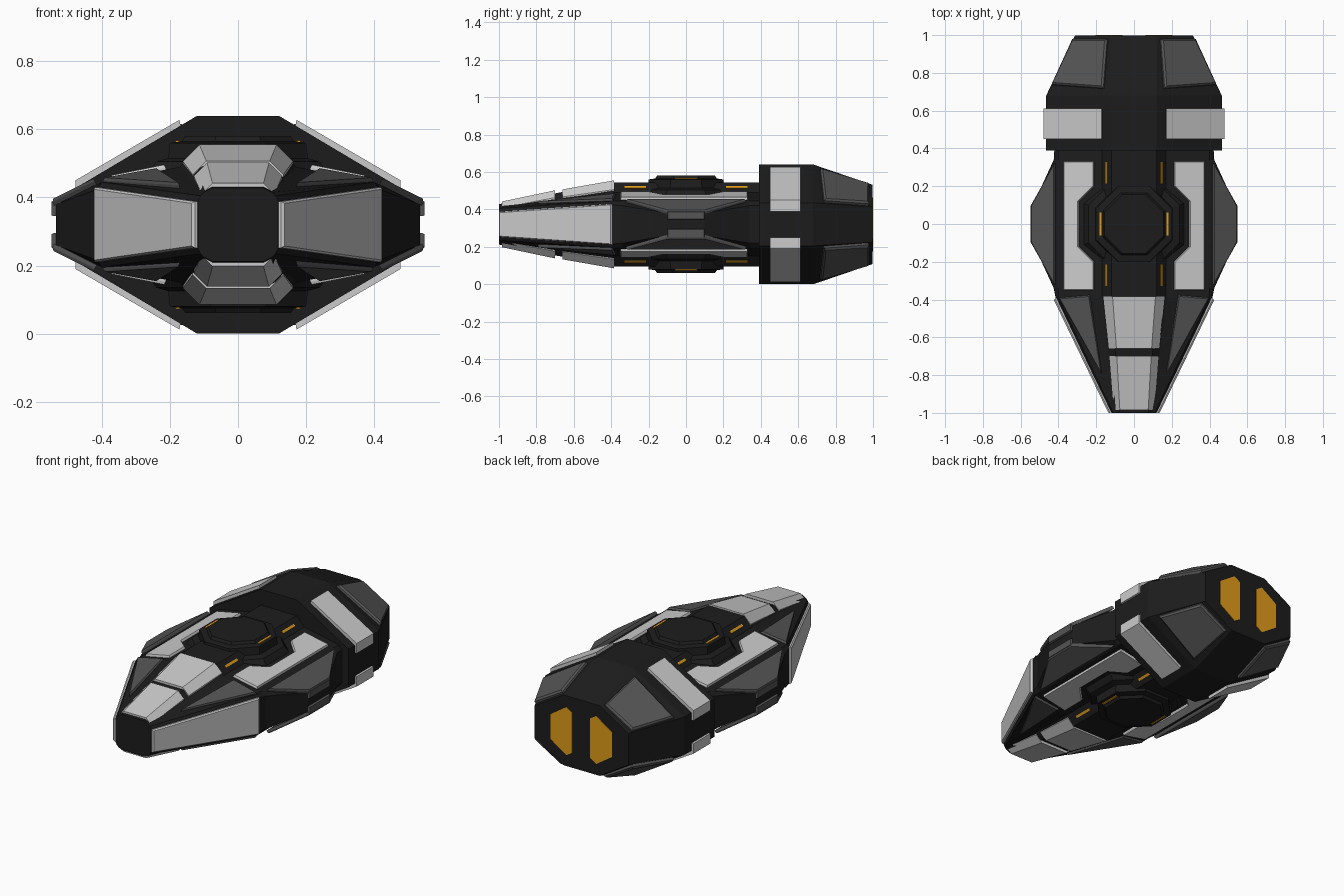
import bpy, bmesh, math
from mathutils import Vector

if "Cube" in bpy.data.objects:
    bpy.data.objects.remove(bpy.data.objects["Cube"])

MID = 0.32  # height of the horizontal symmetry plane; all meshes are built around it


def material(name, rgb):
    m = bpy.data.materials.new(name)
    m.diffuse_color = (*rgb, 1)
    m.use_nodes = True
    m.node_tree.nodes["Principled BSDF"].inputs["Base Color"].default_value = m.diffuse_color
    return m


BLACK = material("black_hull", (0.012, 0.012, 0.012))
DARK = material("dark_plate", (0.09, 0.09, 0.09))
GLOW = material("amber_glow", (0.75, 0.33, 0.01))


def finish(name, bm, mat, mirror):
    bmesh.ops.recalc_face_normals(bm, faces=bm.faces)
    me = bpy.data.meshes.new(name)
    bm.to_mesh(me)
    bm.free()
    ob = bpy.data.objects.new(name, me)
    ob.location.z = MID
    bpy.context.collection.objects.link(ob)
    if mat:
        me.materials.append(mat)
    if mirror:
        mod = ob.modifiers.new("mirror", 'MIRROR')
        mod.use_axis = ('x' in mirror, False, 'z' in mirror)
        mod.use_mirror_merge = False
    return ob


def full(quarter):
    """Mirror a top-to-side quarter outline into a closed ring."""
    right = quarter + [(x, -z) for x, z in reversed(quarter)]
    return right + [(-x, z) for x, z in reversed(right)]


def loft(name, sections, mat=None, mirror=""):
    """Skin closed (x, z) rings placed along y."""
    bm = bmesh.new()
    rings = [[bm.verts.new((x, y, z)) for x, z in ring] for y, ring in sections]
    n = len(rings[0])
    for a, b in zip(rings, rings[1:]):
        for i in range(n):
            j = (i + 1) % n
            bm.faces.new((a[i], a[j], b[j], b[i]))
    bm.faces.new(rings[0])
    bm.faces.new(rings[-1])
    return finish(name, bm, mat, mirror)


def panel(name, corners, thick, mat=None, mirror="xz", rim=0.008):
    """Raised armour plate with a chamfered rim, growing outward from its corners."""
    bm = bmesh.new()
    f = bm.faces.new([bm.verts.new(c) for c in corners])
    f.normal_update()
    c = f.calc_center_median()
    if f.normal.dot(Vector((c.x, 0, c.z))) < 0:
        f.normal_flip()
        f.normal_update()
    nrm = f.normal.copy()
    top = bmesh.ops.extrude_face_region(bm, geom=[f])["geom"]
    bmesh.ops.translate(bm, vec=nrm * thick * 0.6,
                        verts=[v for v in top if isinstance(v, bmesh.types.BMVert)])
    cap = [g for g in top if isinstance(g, bmesh.types.BMFace)]
    for g in cap:
        g.normal_update()
    bmesh.ops.inset_individual(bm, faces=cap, thickness=rim, depth=thick * 0.4)
    return finish(name, bm, mat, mirror)


def box(name, centre, size, mat, mirror="xz", tilt=0):
    bm = bmesh.new()
    bmesh.ops.create_cube(bm, size=1)
    bmesh.ops.scale(bm, vec=size, verts=bm.verts)
    from mathutils import Matrix
    bmesh.ops.rotate(bm, matrix=Matrix.Rotation(tilt, 3, 'Y'), verts=bm.verts)
    bmesh.ops.translate(bm, vec=centre, verts=bm.verts)
    return finish(name, bm, mat, mirror)


# Front and middle hull, swelling into side pods
def mid(x, z):
    return full([(0.12, 0.225), (0.17, 0.17), (0.40, 0.125), (x, z)])


loft("main_hull", [
    (-1.0, full([(0.075, 0.108), (0.10, 0.095), (0.11, 0.085), (0.118, 0.07)])),
    (-0.39, mid(0.415, 0.105)), (-0.34, mid(0.425, 0.10)),
    (-0.10, mid(0.535, 0.06)), (0.10, mid(0.535, 0.06)),
    (0.34, mid(0.425, 0.10)), (0.42, mid(0.42, 0.10))], BLACK)

# Rear hull, tapering to the tail
rear = full([(0.12, 0.32), (0.465, 0.115)])
loft("rear_hull", [(0.39, rear), (0.68, rear),
                   (0.997, full([(0.12, 0.212), (0.313, 0.095)]))], BLACK)

# Three-sided nose plates, above and below
for name, stations in (
        ("nose_tip_plate", ((-0.985, 0.107, 0.122), (-0.70, 0.13, 0.182))),
        ("nose_rear_plate", ((-0.66, 0.133, 0.187), (-0.385, 0.162, 0.235)))):
    loft(name, [(y, full([(w * 0.7, z), (w, z - 0.03 - 0.15 * (w - 0.1) * 2)]))
                for y, w, z in stations])

# Nose side plates and dark wedge plates
panel("nose_side_plate", [(0.116, -0.995, -0.068), (0.116, -0.995, 0.068),
                          (0.408, -0.39, 0.11), (0.408, -0.39, -0.11)], 0.02, mirror="x")
panel("nose_wedge_plate", [(0.17, -0.79, 0.104), (0.232, -0.375, 0.148),
                           (0.395, -0.39, 0.118)], 0.02, DARK)

# Light deck plates cut around the turret
outline = [(0.21, -0.35), (0.37, -0.35), (0.37, 0.33), (0.21, 0.33),
           (0.21, 0.20), (0.29, 0.12), (0.29, -0.12), (0.21, -0.20)]
panel("deck_plate", [(x, y, 0.155 - (x - 0.21) * 0.2) for x, y in outline], 0.022, rim=0.004)

# Octagonal turret, built as stacked rings
bm = bmesh.new()
rings = []
for flat, z in ((0.28, 0.13), (0.24, 0.185), (0.205, 0.195), (0.20, 0.24),
                (0.165, 0.245), (0.155, 0.26)):
    r = flat / math.cos(math.pi / 8)
    rings.append([bm.verts.new((r * math.cos(math.pi * (k + .5) / 4),
                                r * math.sin(math.pi * (k + .5) / 4), z)) for k in range(8)])
for a, b in zip(rings, rings[1:]):
    for i in range(8):
        bm.faces.new((a[i], a[i - 1], b[i - 1], b[i]))
bm.faces.new(rings[0])
bm.faces.new(rings[-1])
finish("turret", bm, BLACK, "z")

# Amber light strips
box("turret_light", (0.177, 0, 0.243), (0.012, 0.12, 0.008), GLOW)
for y in (-0.272, 0.272):
    box("spine_light", (0.145, y, 0.198), (0.014, 0.115, 0.006), GLOW, tilt=math.radians(47))

# Side pod plates: sloped top and narrow outer lip
panel("pod_plate", [(0.415, -0.32, 0.118), (0.415, 0.32, 0.118),
                    (0.54, 0.10, 0.056), (0.54, -0.10, 0.056)], 0.02, DARK)
panel("pod_lip", [(0.533, -0.10, 0.025), (0.533, 0.10, 0.025),
                  (0.533, 0.10, 0.07), (0.533, -0.10, 0.07)], 0.015, DARK, rim=0.004)

# Light bands wrapped over the rear hull shoulders
band = [(0.165, 0.27), (0.172, 0.308), (0.478, 0.13), (0.478, 0.07), (0.45, 0.07), (0.45, 0.10)]
loft("shoulder_band", [(0.45, band), (0.612, band)], mirror="xz")

# Dark tail plates
panel("tail_plate", [(0.155, 0.715, 0.283), (0.43, 0.735, 0.115),
                     (0.32, 0.975, 0.098), (0.135, 0.975, 0.205)], 0.024, DARK, rim=0.014)

# Engine outlets on the tail face
nozzle = [(0.06, -0.12), (0.06, 0.12), (0.10, 0.145), (0.205, 0.075), (0.205, -0.075), (0.10, -0.145)]
loft("engine_outlet", [(0.98, nozzle), (1.0, nozzle)], GLOW, "x")
